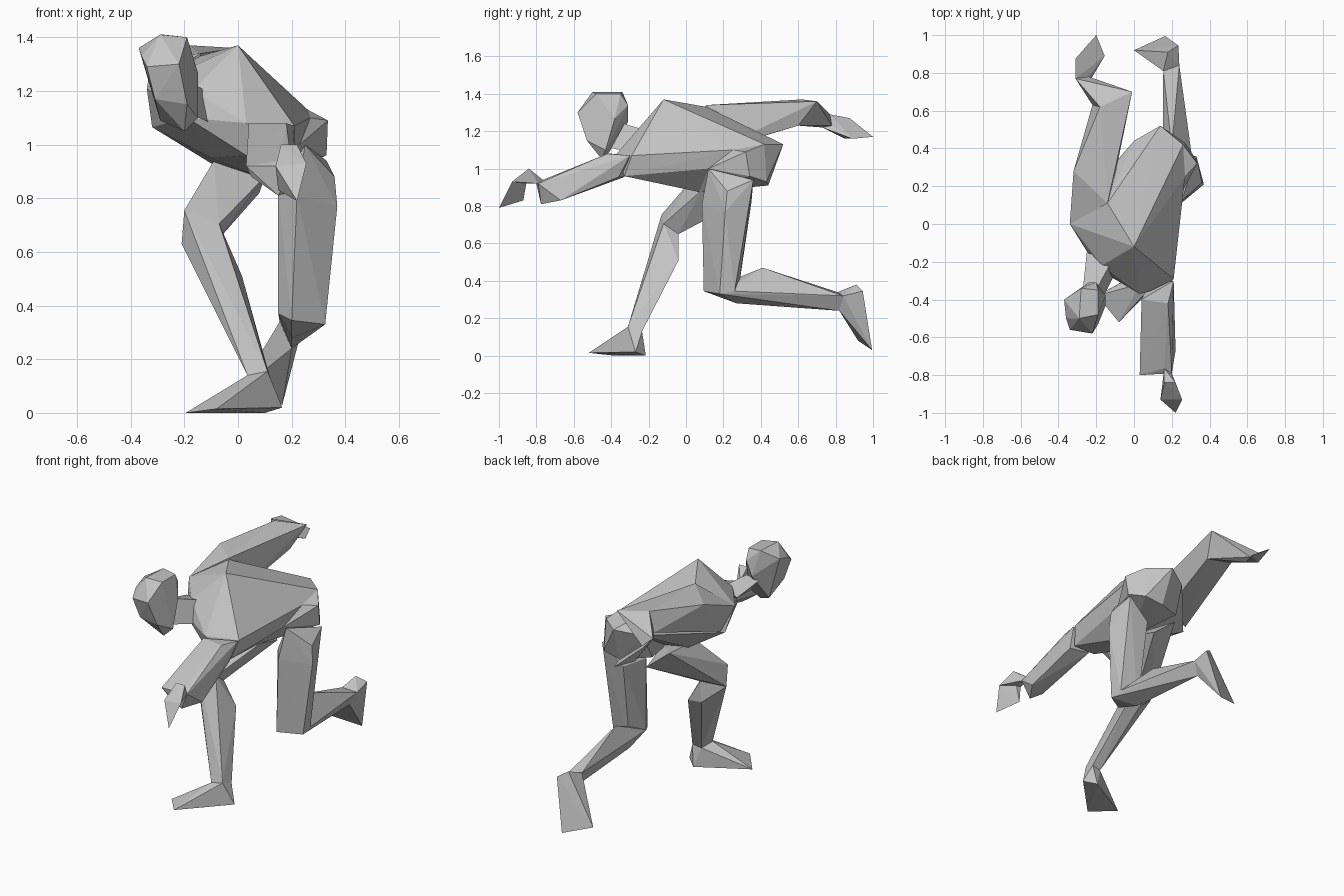
import bpy
import bmesh

# Remove the default cube only
default_cube = bpy.data.objects.get("Cube")
if default_cube is not None:
    bpy.data.objects.remove(default_cube, do_unlink=True)

# One plain clay colour for the whole figure
clay = bpy.data.materials.new("clay_grey")
clay.use_nodes = True
grey = (.55, .55, .55, 1)
clay.diffuse_color = grey
for node in clay.node_tree.nodes:
    if node.type == "BSDF_PRINCIPLED":
        node.inputs["Base Color"].default_value = grey
        node.inputs["Roughness"].default_value = .9


def faceted(name, *sections):
    """Wrap the joint sections of one body part in flat triangular facets."""
    bm = bmesh.new()
    for section in sections:
        for corner in section:
            bm.verts.new(corner)
    bmesh.ops.remove_doubles(bm, verts=bm.verts, dist=.001)
    result = bmesh.ops.convex_hull(bm, input=bm.verts)
    leftovers = result["geom_interior"] + result["geom_unused"]
    loose = {item for item in leftovers if isinstance(item, bmesh.types.BMVert)}
    bmesh.ops.delete(bm, geom=list(loose), context="VERTS")
    bmesh.ops.recalc_face_normals(bm, faces=bm.faces)
    mesh = bpy.data.meshes.new(name)
    bm.to_mesh(mesh)
    bm.free()
    mesh.materials.append(clay)
    part = bpy.data.objects.new(name, mesh)
    bpy.context.scene.collection.objects.link(part)
    return part


def limb(side, *joints):
    """Build a chain of parts; each part shares a joint section with the next."""
    for (part_name, start), (next_name, end) in zip(joints, joints[1:]):
        faceted(side + "_" + part_name, start, end)


# Head: crown, brow, cheeks and chin
crown = [(-.29, -.5, 1.41), (-.19, -.48, 1.4),
         (-.28, -.34, 1.41), (-.19, -.35, 1.4),
         (-.37, -.4, 1.36), (-.2, -.31, 1.34)]
brow = [(-.34, -.56, 1.29), (-.22, -.58, 1.3),
        (-.36, -.5, 1.33), (-.15, -.38, 1.27),
        (-.24, -.31, 1.25)]
chin = [(-.31, -.53, 1.17), (-.19, -.53, 1.15),
        (-.2, -.45, 1.05), (-.15, -.43, 1.1),
        (-.29, -.41, 1.09)]
faceted("head", crown, brow, chin)

# Neck: from the skull base into the upper chest
skull_base = [(-.27, -.34, 1.22), (-.19, -.33, 1.24),
              (-.17, -.4, 1.11)]
neck_root = [(-.12, -.2, 1.2), (-.25, -.15, 1.18),
             (-.1, -.26, 1.08)]
faceted("neck", skull_base, neck_root)

# Torso: hunched back and chest
back_ridge = [(0, -.12, 1.37), (-.14, .11, 1.33)]
chest = [(.21, -.29, 1.07), (.03, -.37, 1.08),
         (-.19, -.24, 1.1), (-.17, -.22, 1.2),
         (-.34, 0, 1.21), (-.32, .07, 1.065)]
chest_underside = [(-.1, -.1, .95), (-.1, .12, .93),
                   (.03, -.33, .96), (.18, -.33, .96)]
belly = [(.09, .07, .875)]
waist = [(.27, .25, 1.1), (.23, .12, 1)]
rump = [(.26, .42, 1.13), (.14, .52, 1.13),
        (0, .44, 1.1)]
faceted("torso", back_ridge, chest, chest_underside, belly, waist, rump)

# Pelvis: flares out below the waist
hip_sides = [(.335, .32, 1.09), (.33, .34, .96),
             (.27, .43, .93), (.15, .44, .91),
             (-.02, .36, .94)]
faceted("pelvis", belly, waist, rump, hip_sides)

# Left arm: stretched forward
left_shoulder = [(.04, -.4, 1.08), (.18, -.42, 1.08),
                 (.21, -.3, 1.07), (.19, -.36, .955),
                 (.07, -.33, .955)]
wrist_top = [(.16, -.765, .94), (.2, -.79, .92)]
wrist_under = [(.03, -.8, .92), (.05, -.78, .88),
               (.15, -.775, .81), (.22, -.67, .83)]
left_knuckles = [(.16, -.84, 1), (.22, -.84, 1),
                 (.255, -.93, .93), (.14, -.93, .92)]
left_fingertips = [(.22, -1, .79), (.15, -.87, .83)]
faceted("left_arm", left_shoulder, wrist_top, wrist_under)
faceted("left_wrist", wrist_top, left_knuckles)
faceted("left_hand", left_knuckles, left_fingertips)

# Right arm: swept backward with a bent elbow
right_shoulder = [(-.34, 0, 1.21), (-.31, .1, 1.08),
                  (-.14, .11, 1.34), (-.12, .16, 1.1)]
right_biceps = [(-.32, .28, 1.32), (-.12, .3, 1.33)]
right_elbow = [(-.18, .62, 1.37), (-.01, .7, 1.36),
               (-.06, .6, 1.23), (-.22, .63, 1.25)]
right_wrist = [(-.31, .77, 1.29), (-.25, .73, 1.22),
               (-.24, .78, 1.23)]
right_fingers = [(-.31, .875, 1.27), (-.2, 1, 1.17),
                 (-.155, .89, 1.16), (-.24, .85, 1.16)]
faceted("right_upper_arm", right_shoulder, right_biceps, right_elbow)
limb("right", ("forearm", right_elbow), ("hand", right_wrist),
     ("fingers", right_fingers))

# Left leg: thigh straight down, shin trailing behind
left_hip = [(.25, .12, 1), (.36, .22, .88),
            (.22, .085, .81), (.15, .18, .82),
            (.19, .35, .82), (.33, .36, .94),
            (.37, .21, .77)]
left_knee = [(.2, .095, .345), (.325, .18, .33),
             (.15, .18, .37), (.32, .26, .345),
             (.2, .27, .28)]
left_calf = [(.2, .41, .47), (.27, .4, .38)]
left_ankle = [(.155, .81, .34), (.2, .82, .24),
              (.24, .84, .32)]
left_heel = [(.235, .945, .345), (.18, .91, .38)]
left_toes = [(.165, .995, .03), (0, .92, .08)]
limb("left", ("thigh", left_hip), ("knee", left_knee))
faceted("left_shin", left_knee, left_calf, left_ankle)
faceted("left_foot", left_ankle, left_heel, left_toes)

# Right leg: knee forward, foot planted on the ground
right_hip = [(-.09, .03, .94), (.1, .08, .88),
             (-.08, .28, .95), (.08, .28, .82)]
right_knee = [(-.2, -.13, .755), (-.07, -.12, .705),
              (-.21, -.1, .63), (-.07, -.04, .65)]
right_calf = [(.015, -.04, .51), (-.08, -.04, .52)]
right_ankle = [(.035, -.315, .14), (.11, -.31, .155),
               (.12, -.235, .13), (.06, -.24, .12)]
right_sole = [(-.08, -.52, .015), (-.195, -.38, 0),
              (.165, -.27, .02), (.1, -.215, 0)]
limb("right", ("thigh", right_hip), ("knee", right_knee))
faceted("right_shin", right_knee, right_calf, right_ankle)
faceted("right_foot", right_ankle, right_sole)
